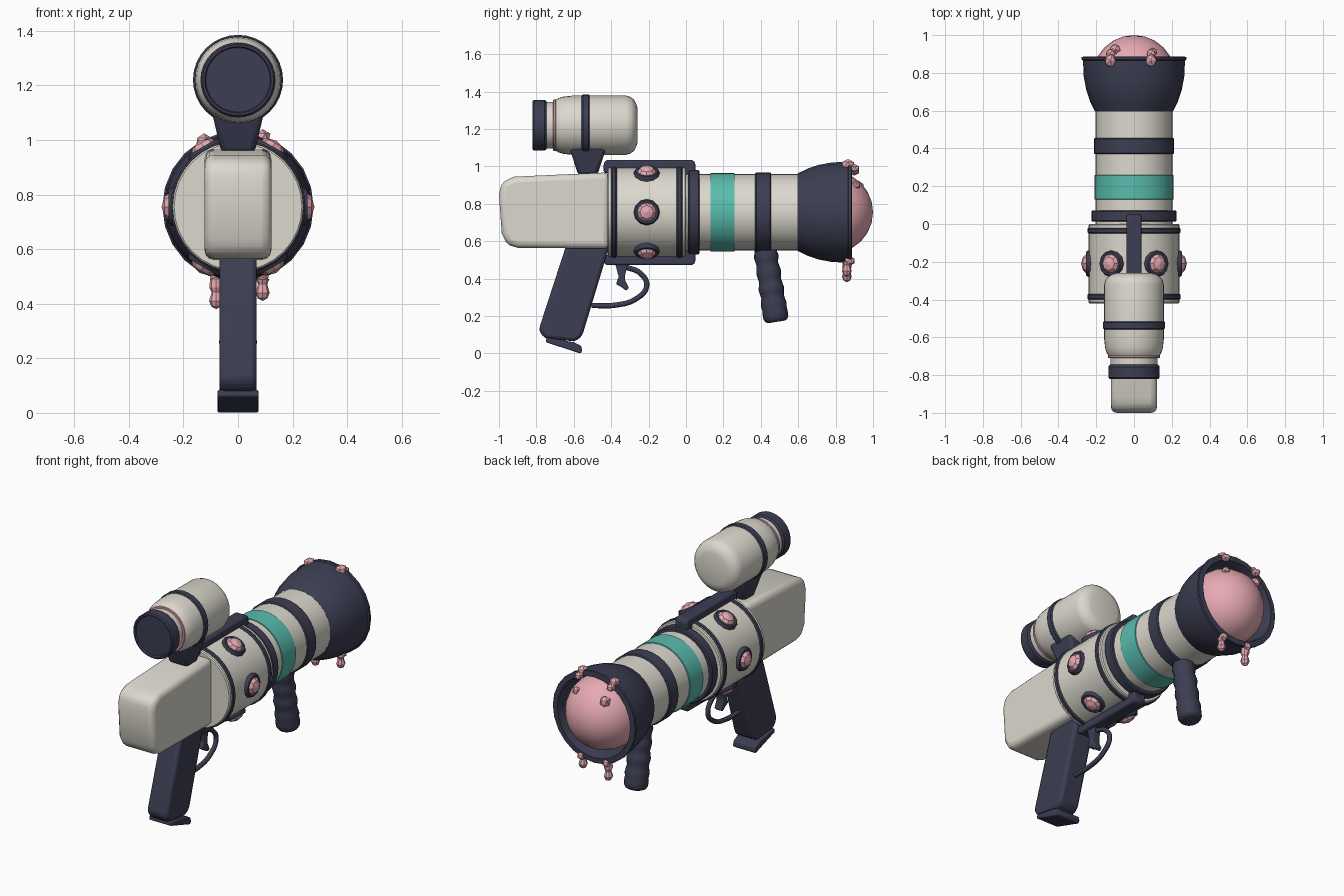
import bpy, bmesh, math
from mathutils import Vector, Matrix

if "Cube" in bpy.data.objects:
    bpy.data.objects.remove(bpy.data.objects["Cube"])

def material(name, rgb):
    m = bpy.data.materials.new(name)
    m.diffuse_color = (*rgb, 1)
    m.use_nodes = True
    m.node_tree.nodes["Principled BSDF"].inputs["Base Color"].default_value = m.diffuse_color
    return m

CREAM = material("cream", (0.72, 0.69, 0.62))
DARK = material("dark", (0.045, 0.048, 0.085))
PINK = material("pink", (0.80, 0.40, 0.45))
TEAL = material("teal", (0.10, 0.50, 0.42))
AXIS = 0.755   # height of the barrel axis
SCOPE = 1.22   # height of the scope axis

def finish(name, bm, mat, smooth=35, bevel=0, segs=2):
    bmesh.ops.remove_doubles(bm, verts=bm.verts, dist=1e-5)
    bmesh.ops.recalc_face_normals(bm, faces=bm.faces)
    me = bpy.data.meshes.new(name)
    bm.to_mesh(me)
    bm.free()
    ob = bpy.data.objects.new(name, me)
    bpy.context.collection.objects.link(ob)
    me.materials.append(mat)
    if bevel:
        b = ob.modifiers.new("bevel", 'BEVEL')
        b.width, b.segments, b.limit_method = bevel, segs, 'ANGLE'
        b.angle_limit = math.radians(30)
    if smooth:
        bpy.ops.object.select_all(action='DESELECT')
        ob.select_set(True)
        bpy.context.view_layer.objects.active = ob
        bpy.ops.object.shade_smooth_by_angle(angle=math.radians(smooth))
    return ob

def lathe(name, prof, mat, loc=(0, 0, AXIS), axis=(0, 1, 0), seg=32, smooth=35):
    """Revolve (distance along axis, radius) points."""
    bm = bmesh.new()
    vs = [bm.verts.new((r, 0, d)) for d, r in prof]
    es = [bm.edges.new(p) for p in zip(vs, vs[1:])]
    bmesh.ops.spin(bm, geom=vs + es, cent=(0, 0, 0), axis=(0, 0, 1),
                   angle=math.tau, steps=seg, use_merge=True)
    rot = Vector(axis).to_track_quat('Z', 'Y').to_matrix().to_4x4()
    bm.transform(Matrix.Translation(loc) @ rot)
    return finish(name, bm, mat, smooth)

def band(name, y0, y1, r, mat, z=AXIS, b=0.006):
    """Solid disc with small chamfers, used for every ring."""
    return lathe(name, [(y0, 0), (y0, r - b), (y0 + b, r), (y1 - b, r), (y1, r - b), (y1, 0)],
                 mat, (0, 0, z))

def slab(name, prof, half, mat, bevel=0.01, segs=2):
    """Extrude a (y, z) outline across x."""
    bm = bmesh.new()
    f = bm.faces.new([bm.verts.new((-half, y, z)) for y, z in prof])
    new = bmesh.ops.extrude_face_region(bm, geom=[f])["geom"]
    bmesh.ops.translate(bm, vec=(2 * half, 0, 0),
                        verts=[v for v in new if isinstance(v, bmesh.types.BMVert)])
    return finish(name, bm, mat, 35, bevel, segs)

def blob(name, loc, size):
    bm = bmesh.new()
    bmesh.ops.create_icosphere(bm, subdivisions=1, radius=1)
    bm.transform(Matrix.Translation(loc) @ Matrix.Diagonal((*size, 1)))
    return finish(name, bm, PINK, 0)

def tube(name, pts, r, mat):
    cu = bpy.data.curves.new(name, 'CURVE')
    cu.dimensions = '3D'
    cu.bevel_depth, cu.bevel_resolution, cu.use_fill_caps = r, 2, True
    cu.resolution_u = 6
    sp = cu.splines.new('BEZIER')
    sp.bezier_points.add(len(pts) - 1)
    for p, (y, z) in zip(sp.bezier_points, pts):
        p.co = (0, y, z)
        p.handle_left_type = p.handle_right_type = 'AUTO'
    cu.materials.append(mat)
    ob = bpy.data.objects.new(name, cu)
    bpy.context.collection.objects.link(ob)
    return ob

# Stock
slab("stock", [(-0.41, 0.56), (-0.41, 0.968), (-0.92, 0.945), (-0.985, 0.915), (-1.0, 0.85),
               (-0.985, 0.64), (-0.955, 0.58), (-0.90, 0.565)], 0.122, CREAM, 0.032, 3)

# Receiver with its rings and rails
band("receiver", -0.42, 0.0, 0.24, CREAM)
band("receiver_ring_back", -0.40, -0.37, 0.247, DARK)
band("receiver_ring_front", -0.05, -0.02, 0.247, DARK)
slab("top_rail", [(-0.44, 0.965), (-0.44, 1.02), (-0.425, 1.035), (0.035, 1.035),
                  (0.05, 1.02), (0.05, 0.945), (0.0, 0.945), (-0.01, 0.965)], 0.04, DARK)
slab("bottom_rail", [(-0.445, 0.525), (-0.445, 0.49), (-0.425, 0.472), (0.035, 0.472),
                     (0.05, 0.487), (0.05, 0.56), (0.0, 0.56), (-0.01, 0.525)], 0.04, DARK)

# Six studs around the receiver
for i in range(6):
    a = i * math.pi / 3
    d = (math.cos(a), 0, math.sin(a))
    loc = (0, -0.21, AXIS)
    lathe(f"stud_socket_{i}", [(0.20, 0.07), (0.243, 0.07), (0.255, 0.062), (0.255, 0.05), (0.20, 0.05)],
          DARK, loc, d, 12)
    lathe(f"stud_{i}", [(0.21, 0.055), (0.25, 0.053), (0.27, 0.036), (0.28, 0)], PINK, loc, d, 8, 0)

# Barrel, collar and bands
band("barrel", -0.02, 0.62, 0.205, CREAM)
band("barrel_collar", 0.012, 0.072, 0.226, DARK)
band("teal_band", 0.13, 0.26, 0.21, TEAL, b=0.002)
band("barrel_band", 0.37, 0.455, 0.213, DARK)

# Flared muzzle with hollow mouth, and the ball inside
lathe("muzzle", [(0.595, 0), (0.595, 0.206), (0.65, 0.233), (0.71, 0.253), (0.78, 0.266), (0.865, 0.270),
                 (0.87, 0.277), (0.885, 0.277), (0.887, 0.245), (0.86, 0.237), (0.72, 0.215), (0.72, 0)],
      DARK, seg=24)
R = 0.22
lathe("muzzle_ball", [(0.78 - R * math.cos(t * math.pi / 12), R * math.sin(t * math.pi / 12))
                      for t in range(13)], PINK, seg=24)

# Drips on the rim and ball
for n, x, bottom in (("long", -0.08, 0.38), ("short", 0.09, 0.41)):
    h = 0.50 - bottom
    lathe(f"drip_{n}", [(0, 0), (0.01, 0.018), (0.03, 0.026), (0.05, 0.02), (0.062, 0.017), (0.08, 0.025),
                        (h - 0.01, 0.022), (h, 0)], PINK, (x, 0.86, bottom), (0, 0, 1), 8, 0)
    blob(f"rim_foot_{n}", (x, 0.875, 0.495), (0.026, 0.03, 0.028))
for n, x in (("left", -0.125), ("right", 0.09)):
    z = AXIS + math.sqrt(0.27 ** 2 - x * x)
    blob(f"rim_blob_{n}", (x, 0.865, z), (0.032, 0.038, 0.03))
    blob(f"rim_blob_tip_{n}", (x, 0.90, z - 0.02), (0.026, 0.03, 0.024))
blob("ball_blob", (-0.10, 0.92, 0.89), (0.032, 0.035, 0.035))
blob("ball_blob_small", (0.10, 0.91, 0.90), (0.025, 0.025, 0.025))

# Scope
lathe("scope_body", [(-0.70, 0), (-0.70, 0.133), (-0.685, 0.144), (-0.655, 0.153), (-0.61, 0.158),
                     (-0.32, 0.158), (-0.295, 0.151), (-0.277, 0.135), (-0.265, 0.112),
                     (-0.26, 0.095), (-0.26, 0)], CREAM, (0, 0, SCOPE))
band("scope_band", -0.558, -0.515, 0.165, DARK, SCOPE)
band("scope_pink_ring", -0.71, -0.695, 0.138, PINK, SCOPE, 0.003)
band("scope_neck", -0.76, -0.69, 0.125, CREAM, SCOPE)
lathe("scope_eyepiece", [(-0.81, 0), (-0.81, 0.118), (-0.82, 0.122), (-0.82, 0.130), (-0.812, 0.136),
                         (-0.756, 0.136), (-0.745, 0.128), (-0.745, 0)], DARK, (0, 0, SCOPE))

# Scope mount, flaring upward
bm = bmesh.new()
bmesh.ops.create_cube(bm, size=1)
for v in bm.verts:
    up = v.co.z > 0
    v.co = (math.copysign(0.10 if up else 0.06, v.co.x),
            -0.525 + math.copysign(0.105 if up else 0.05, v.co.y), 1.12 if up else 0.95)
finish("scope_mount", bm, DARK, 35, 0.02)

# Rear grip and its foot plate
slab("rear_grip", [(-0.64, 0.58), (-0.41, 0.58), (-0.435, 0.49), (-0.55, 0.11), (-0.565, 0.08), (-0.60, 0.065),
                   (-0.755, 0.08), (-0.785, 0.12), (-0.78, 0.15)], 0.068, DARK, 0.018)
slab("grip_plate", [(-0.745, 0.085), (-0.75, 0.06), (-0.565, 0.0), (-0.555, 0.012),
                    (-0.56, 0.04), (-0.60, 0.06)], 0.075, DARK, 0.006)

# Trigger and guard
tube("trigger_guard", [(-0.505, 0.256), (-0.38, 0.258), (-0.27, 0.29), (-0.21, 0.36),
                       (-0.24, 0.425), (-0.33, 0.465)], 0.014, DARK)
slab("trigger", [(-0.38, 0.485), (-0.31, 0.485), (-0.325, 0.42), (-0.325, 0.39), (-0.305, 0.35), (-0.32, 0.335),
                 (-0.345, 0.355), (-0.375, 0.37), (-0.36, 0.41)], 0.025, DARK, 0.006)

# Rippled foregrip
ripples = [(0.04 + 0.022 * i, 0.062 + 0.004 * math.cos(i * math.pi / 2) + 0.0003 * i) for i in range(14)]
lathe("foregrip", [(0, 0), (0, 0.055)] + ripples +
      [(0.345, 0.068), (0.375, 0.067), (0.39, 0.058), (0.396, 0.045), (0.396, 0)],
      DARK, (0, 0.422, 0.56), (0, 0.062, -0.39), 20)
